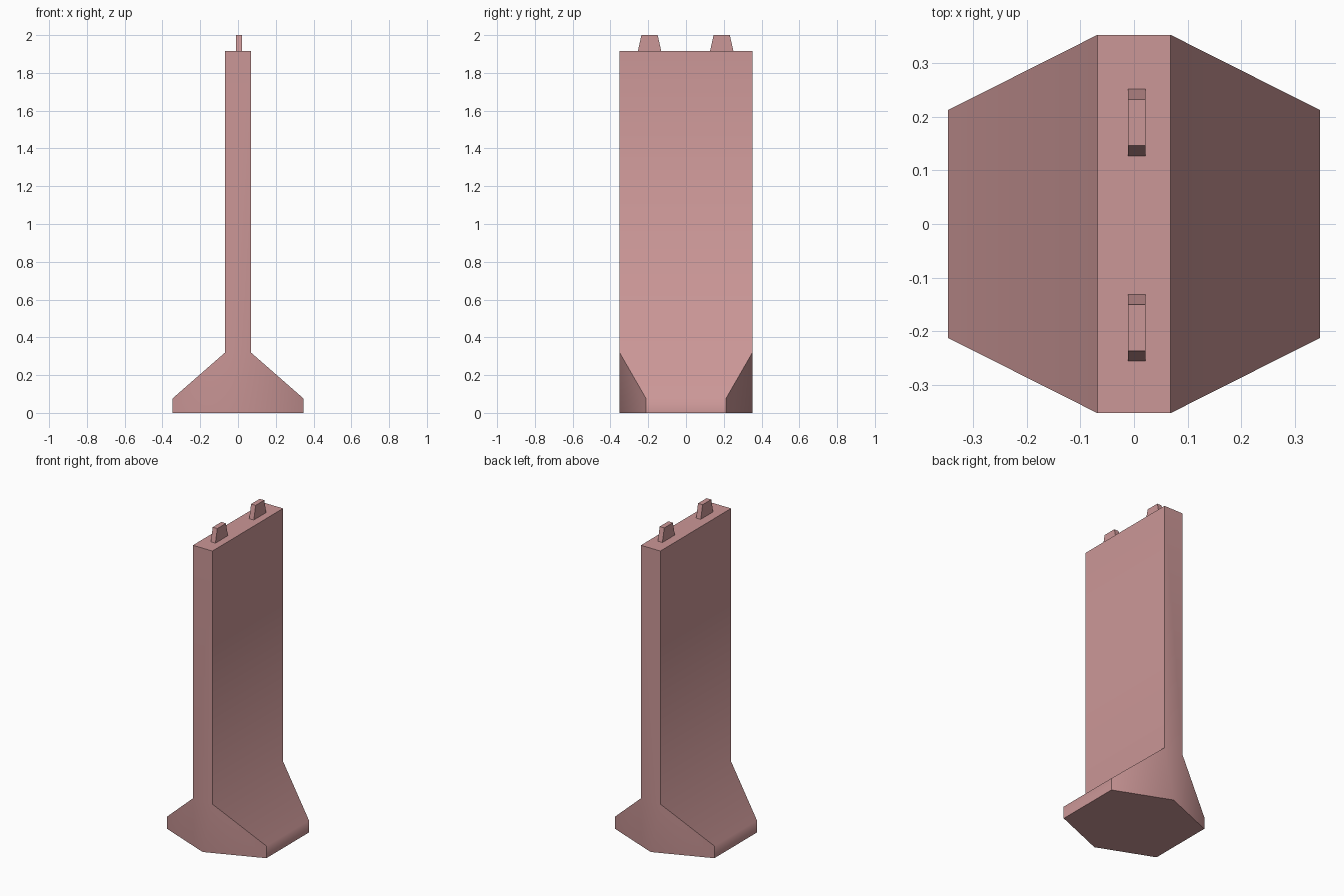
import bpy
import bmesh
import math

if "Cube" in bpy.data.objects:
    bpy.data.objects.remove(bpy.data.objects["Cube"])

mat = bpy.data.materials.new("dusty_pink")
mat.diffuse_color = (0.60, 0.31, 0.31, 1)
mat.use_nodes = True
mat.node_tree.nodes["Principled BSDF"].inputs["Base Color"].default_value = mat.diffuse_color


def make_object(name, verts, faces, smooth=False):
    mesh = bpy.data.meshes.new(name)
    mesh.from_pydata(verts, [], faces)
    bm = bmesh.new()
    bm.from_mesh(mesh)
    bmesh.ops.recalc_face_normals(bm, faces=bm.faces[:])
    bm.to_mesh(mesh)
    bm.free()
    mesh.materials.append(mat)
    obj = bpy.data.objects.new(name, mesh)
    bpy.context.collection.objects.link(obj)
    if smooth:
        bpy.context.view_layer.objects.active = obj
        obj.select_set(True)
        bpy.ops.object.shade_smooth_by_angle(angle=math.radians(56))
        obj.select_set(False)
    return obj


# Upright slab flowing into the flared foot: the same end outline front and back
slab_x, foot_x, slab_y, foot_y = 0.068, 0.346, 0.352, 0.212
top_z, neck_z, foot_z = 1.915, 0.32, 0.077
half = [(slab_x, slab_y, top_z), (slab_x, slab_y, neck_z),
        (foot_x, foot_y, foot_z), (foot_x, foot_y, 0)]
outline = half + [(0, slab_y, 0)] + [(-x, y, z) for x, y, z in reversed(half)]
n = len(outline)
verts = [(x, s * y, z) for s in (-1, 1) for x, y, z in outline]

# Long faces joining both ends; the underside is a single hexagon
faces = [(i, i + 1, n + i + 1, n + i) for i in (0, 1, 2, 5, 6, 7)]
faces += [(8, 0, n, n + 8), (3, 4, 5, n + 5, n + 4, n + 3)]

# End faces: slab end, middle triangle tapering to the floor, two wings
for o in (0, n):
    for f in ((0, 1, 7, 8), (1, 4, 7), (1, 2, 3, 4), (7, 6, 5, 4)):
        faces.append(tuple(o + i for i in f))
make_object("barrier_slab", verts, faces, smooth=True)

# Two tapered lifting lugs on the top edge
for name, yc in (("front_lug", -0.193), ("back_lug", 0.189)):
    section = [(-0.062, top_z), (0.062, top_z), (0.043, 2.0), (-0.043, 2.0)]
    lug = [(x, yc + y, z) for x in (-0.011, 0.021) for y, z in section]
    sides = [(i, (i + 1) % 4, 4 + (i + 1) % 4, 4 + i) for i in range(4)]
    make_object(name, lug, [(0, 1, 2, 3), (4, 5, 6, 7)] + sides)
